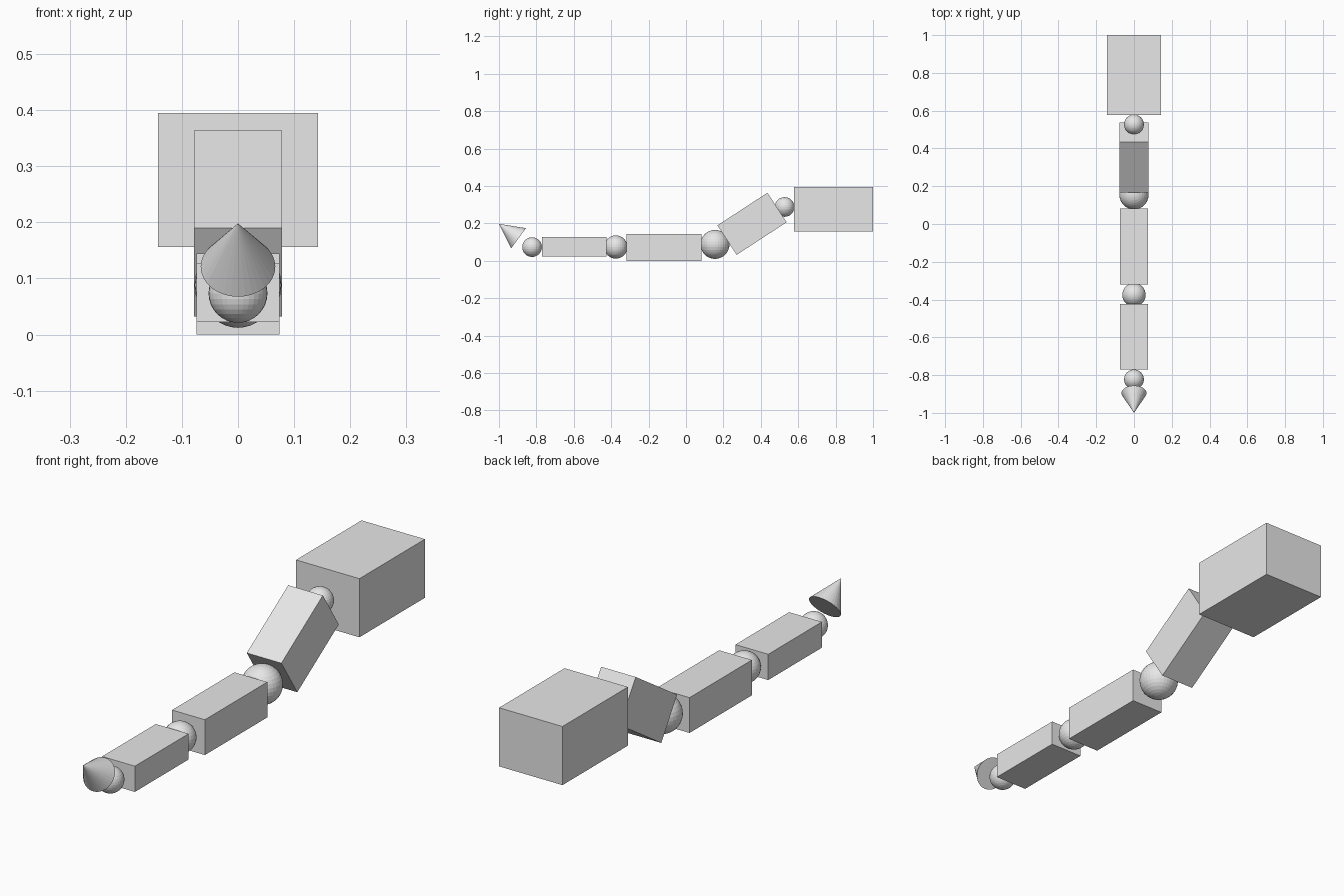
import bpy
import math
from mathutils import Vector

if "Cube" in bpy.data.objects:
    bpy.data.objects.remove(bpy.data.objects["Cube"])

grey = bpy.data.materials.new("light grey")
grey.diffuse_color = (0.8, 0.8, 0.8, 1)
grey.use_nodes = True
grey.node_tree.nodes["Principled BSDF"].inputs["Base Color"].default_value = grey.diffuse_color


def finish(name):
    ob = bpy.context.object
    ob.name = name
    ob.data.materials.append(grey)
    return ob


def box(name, y, z, size, tilt=0):
    bpy.ops.mesh.primitive_cube_add(size=1, location=(0, y, z),
                                    rotation=(math.radians(tilt), 0, 0))
    finish(name).scale = size


def ball(name, y, z, radius):
    bpy.ops.mesh.primitive_uv_sphere_add(segments=32, ring_count=16,
                                         radius=radius, location=(0, y, z))
    finish(name)


# Base block and the three arm segments
box("base_block", 0.789, 0.2755, (0.286, 0.422, 0.239))
box("upper_arm", 0.353, 0.198, (0.156, 0.319, 0.188), tilt=33.1)
box("middle_arm", -0.118, 0.072, (0.148, 0.402, 0.144))
box("fore_arm", -0.597, 0.0745, (0.148, 0.346, 0.105))

# Ball joints between the segments
ball("base_joint", 0.527, 0.288, 0.0525)
ball("elbow_joint", 0.155, 0.088, 0.0775)
ball("middle_joint", -0.375, 0.074, 0.062)
ball("wrist_joint", -0.823, 0.0735, 0.0525)

# Pointed tip, aimed forward and up
base, apex = Vector((0, -0.895, 0.121)), Vector((0, -1.0, 0.198))
axis = apex - base
tilt = math.atan2(-axis.y, axis.z)
bpy.ops.mesh.primitive_cone_add(vertices=32, radius1=0.0665, radius2=0,
                                depth=axis.length, location=(base + apex) / 2,
                                rotation=(tilt, 0, 0))
finish("tip_cone")
